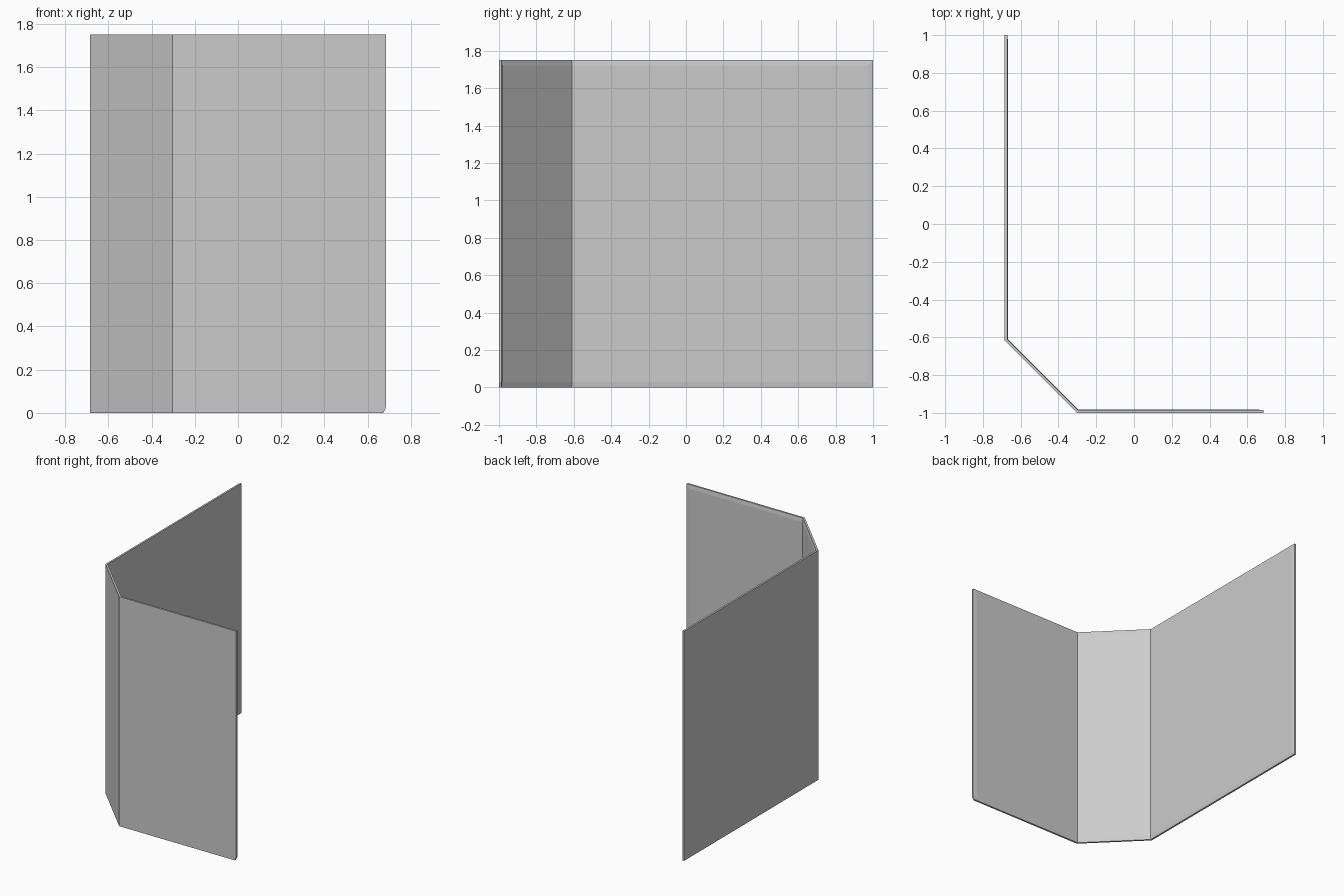
import bpy, bmesh

if "Cube" in bpy.data.objects:
    bpy.data.objects.remove(bpy.data.objects["Cube"])

H = 1.75                    # panel height
MITRE = 0.414               # tan(22.5 deg), offset along the folded joints


def outline(bm, depth, inset):
    """Unfolded panel outline, pushed inward by depth and shrunk by inset."""
    a = (-0.685 + depth, 1.0 - inset)
    b = (-0.685 + depth, -0.617 + MITRE * depth)
    c = (-0.302 + MITRE * depth, -1.0 + depth)
    d = (0.685 - inset, -1.0 + depth)
    d_cut = (d[0] - 0.012, d[1])          # clipped lower corner
    lo, hi = inset, H - inset
    pts = [(*a, lo), (*b, lo), (*c, lo), (*d_cut, lo), (*d, lo + 0.027),
           (*d, hi), (*c, hi), (*b, hi), (*a, hi)]
    return [bm.verts.new(p) for p in pts]


# folded three-panel screen: outer face, rim, slightly bevelled inner face
bm = bmesh.new()
rings = [outline(bm, 0, 0), outline(bm, 0.014, 0), outline(bm, 0.018, 0.03)]
for r, s in zip(rings, rings[1:]):
    n = len(r)
    for i in range(n):
        j = (i + 1) % n
        bm.faces.new((r[i], r[j], s[j], s[i]))
for ring in (rings[0], rings[-1]):
    for idx in ((0, 1, 7, 8), (1, 2, 6, 7), (2, 3, 4, 5, 6)):
        bm.faces.new([ring[i] for i in idx])
bmesh.ops.recalc_face_normals(bm, faces=bm.faces)

mesh = bpy.data.meshes.new("folding_screen")
bm.to_mesh(mesh)
bm.free()
bpy.context.collection.objects.link(bpy.data.objects.new("folding_screen", mesh))
